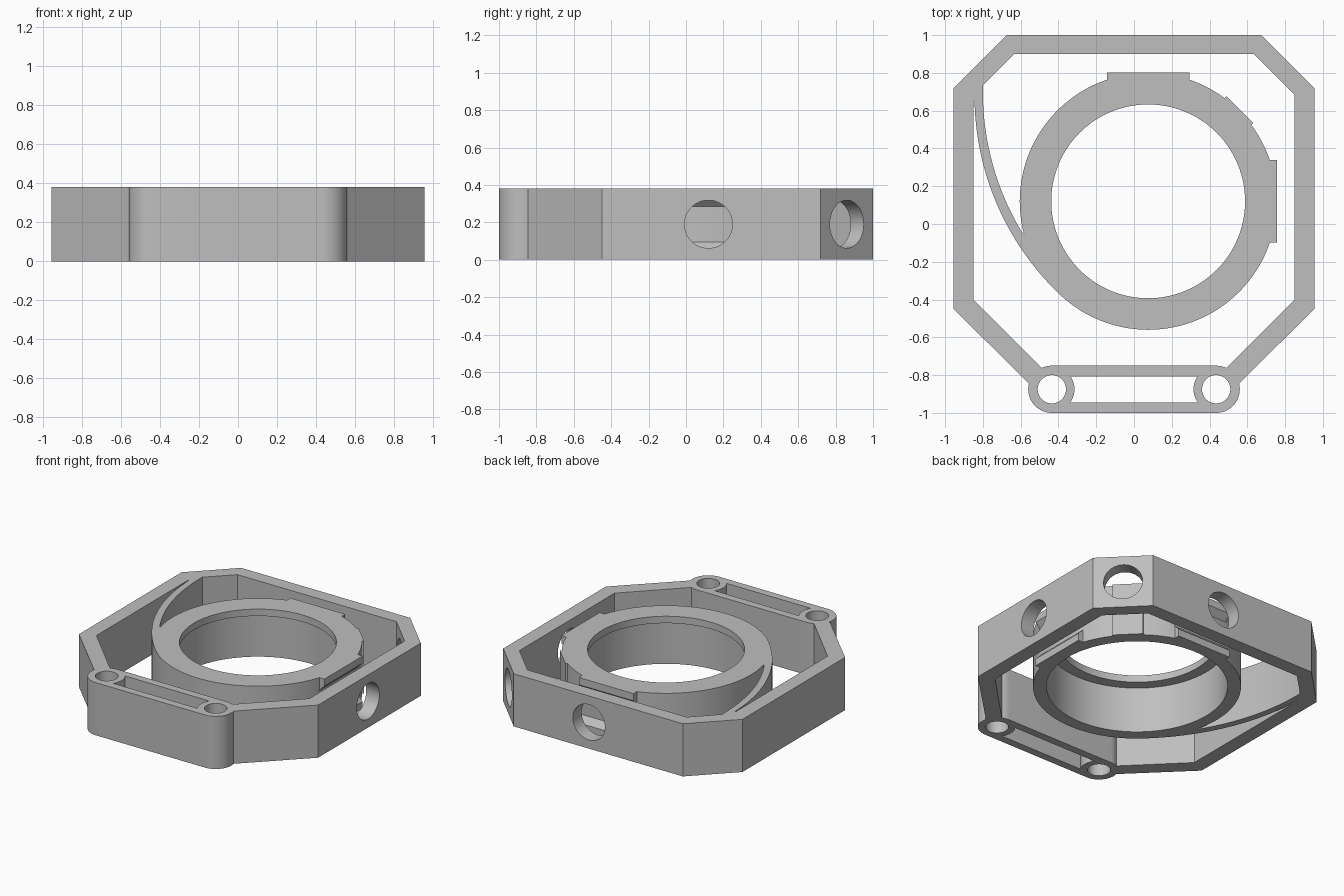
import bpy, bmesh
from math import sin, cos, pi, radians, atan2
from mathutils import Matrix, Vector

if "Cube" in bpy.data.objects:
    bpy.data.objects.remove(bpy.data.objects["Cube"], do_unlink=True)

H = 0.38                              # overall height
MID = H / 2
RING = Vector((0.075, 0.12, 0))       # ring centre
RING_R = 0.68

grey = bpy.data.materials.new("plain grey")
grey.use_nodes = True
grey.diffuse_color = (0.52, 0.52, 0.52, 1)
grey.node_tree.nodes["Principled BSDF"].inputs["Base Color"].default_value = grey.diffuse_color


def prism(name, pts, lo=0.0, hi=H, matrix=Matrix()):
    """Extrude a closed outline along its local z."""
    bm = bmesh.new()
    face = bm.faces.new([bm.verts.new((p[0], p[1], lo)) for p in pts])
    ext = bmesh.ops.extrude_face_region(bm, geom=[face])
    verts = [v for v in ext["geom"] if isinstance(v, bmesh.types.BMVert)]
    bmesh.ops.translate(bm, verts=verts, vec=(0, 0, hi - lo))
    bm.transform(matrix)
    bmesh.ops.recalc_face_normals(bm, faces=bm.faces)
    mesh = bpy.data.meshes.new(name)
    bm.to_mesh(mesh)
    bm.free()
    mesh.materials.append(grey)
    obj = bpy.data.objects.new(name, mesh)
    bpy.context.collection.objects.link(obj)
    return obj


def arc(cx, cy, r, a0, a1, n=32):
    return [(cx + r * cos(a0 + (a1 - a0) * i / n),
             cy + r * sin(a0 + (a1 - a0) * i / n)) for i in range(n + 1)]


def circle(cx, cy, r, n=96):
    return arc(cx, cy, r, 0, 2 * pi, n)[:-1]


def combine(obj, other, operation):
    """Apply a boolean and discard the second object."""
    other.hide_render = True
    mod = obj.modifiers.new("boolean", "BOOLEAN")
    mod.object, mod.operation, mod.solver = other, operation, "EXACT"
    bpy.context.view_layer.objects.active = obj
    bpy.ops.object.modifier_apply(modifier=mod.name)
    bpy.data.objects.remove(other, do_unlink=True)


def cut(obj, other):
    combine(obj, other, "DIFFERENCE")


def join(obj, other):
    combine(obj, other, "UNION")


def around(angle):
    """Place a part about the ring centre, turned by an angle."""
    return Matrix.Translation(RING) @ Matrix.Rotation(radians(angle), 4, "Z")


# local (x, y, z) -> (radial, up, along) and -> (along, up, radial)
PROFILE = Matrix(((1, 0, 0, 0), (0, 0, -1, 0), (0, 1, 0, 0), (0, 0, 0, 1)))
RADIAL = Matrix(((0, 0, 1, 0), (1, 0, 0, 0), (0, 1, 0, 0), (0, 0, 0, 1)))

# Eight-sided frame wall
frame = prism("frame", [(-0.675, 1), (0.675, 1), (0.955, 0.72), (0.955, -0.45),
                        (0.515, -0.885), (-0.515, -0.885), (-0.955, -0.45), (-0.955, 0.72)])
cut(frame, prism("frame_inside", [(-0.635, 0.9), (0.635, 0.9), (0.85, 0.685), (0.85, -0.4),
                                  (0.45, -0.8), (-0.45, -0.8), (-0.85, -0.4), (-0.85, 0.685)],
                 -0.1, H + 0.1))

# Rounded front mount with two screw holes and a window
MX, MY = 0.435, -0.875
mount = prism("mount", arc(MX, MY, 0.125, -pi / 2, pi / 2) + arc(-MX, MY, 0.125, pi / 2, 1.5 * pi))
join(frame, mount)
a = atan2(0.07, 0.1)
cut(frame, prism("mount_window", arc(-MX, MY, 0.12, -a, a, 16) + arc(MX, MY, 0.12, pi - a, pi + a, 16),
                 -0.1, H + 0.1))
for side in (-1, 1):
    cut(frame, prism("screw_hole", circle(side * MX, MY, 0.075, 48), -0.1, H + 0.1))

# Round openings in the side, corner and back walls
for angle in (0, 45, 90):
    cut(frame, prism("wall_opening", circle(0, MID, 0.128, 64), 0.7, 1.2, around(angle) @ RADIAL))

# Ring with flat pads facing the openings
ring = prism("ring", circle(RING.x, RING.y, RING_R, 128))
for angle, half, reach in ((0, 0.218, 0.683), (45, 0.1, 0.687), (90, 0.218, 0.683)):
    pad = [(0.3, -half), (reach, -half), (reach, half), (0.3, half)]
    join(ring, prism("pad", pad, 0, H, around(angle)))

# Curved spring arm from the ring to the left wall
AX, AY = 0.61, 0.68
AR = RING_R + (Vector((AX, AY, 0)) - RING).length
end = atan2(RING.y - AY, RING.x - AX) + 2 * pi
arm = prism("spring_arm", [(-0.8, 0.735), (-0.86, 0.685), (-0.86, 0.645)]
            + arc(AX, AY, AR, pi + 0.024, end, 40)
            + [(-0.3, -0.25), (-0.55, -0.05)]
            + arc(0.64, 0.7, 1.44, pi + 0.549, pi, 40))
join(ring, arm)

# Stepped bore: wide below, narrow lip on top
cut(ring, prism("lip_bore", circle(RING.x, RING.y, 0.513, 128), -0.1, H + 0.1))
cut(ring, prism("main_bore", circle(RING.x, RING.y, 0.592, 128), -0.1, H - 0.05))

# Chamfered grooves across the two wide pads
groove = [(0.72, 0.015), (0.64, 0.095), (0.64, H - 0.095), (0.72, H - 0.015)]
for angle in (0, 90):
    cut(ring, prism("groove", groove, -0.23, 0.23, around(angle) @ PROFILE))

# Small hole through the corner pad
cut(ring, prism("pad_hole", circle(0, MID, 0.08, 48), 0.4, 0.8, around(45) @ RADIAL))

for obj in (frame, ring):
    bpy.ops.object.select_all(action="DESELECT")
    obj.select_set(True)
    bpy.context.view_layer.objects.active = obj
    bpy.ops.object.shade_smooth_by_angle(angle=radians(25))
